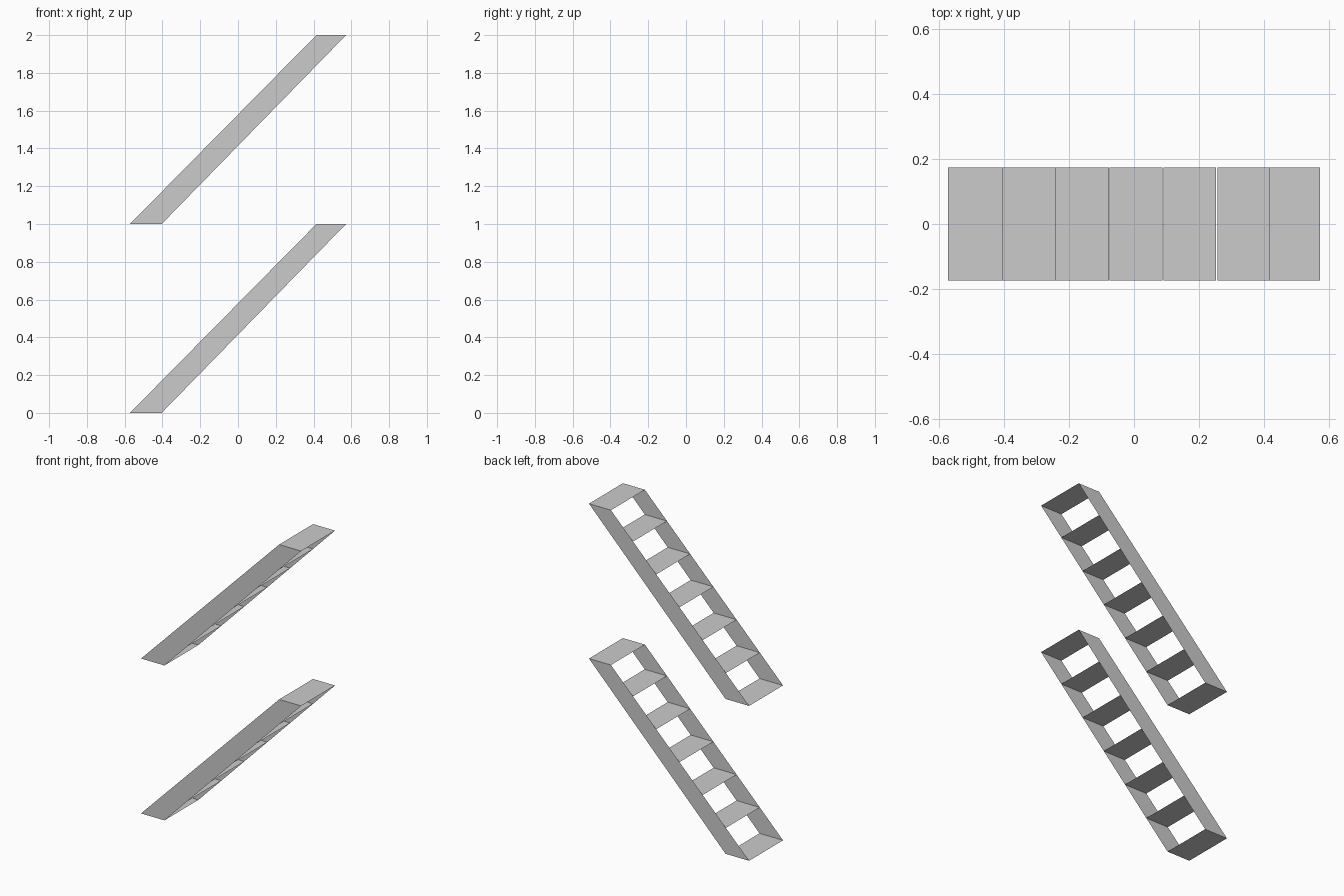
import bpy

if "Cube" in bpy.data.objects:
    bpy.data.objects.remove(bpy.data.objects["Cube"])

HALF_W = 0.173                                   # half width of a flight
HEIGHTS = [0.168 * i for i in range(6)] + [1.0]  # tread levels in one flight


def back_x(z):
    # upper sloping edge of the stringer
    return -0.572 + 0.987 * z


def front_x(z):
    # lower sloping edge of the stringer
    return -0.404 + 0.976 * z


def sheet(name, corners):
    # single flat quad
    mesh = bpy.data.meshes.new(name)
    mesh.from_pydata(corners, [], [(0, 1, 2, 3)])
    obj = bpy.data.objects.new(name, mesh)
    bpy.context.collection.objects.link(obj)
    return obj


for flight, base in (("lower", 0.0), ("upper", 1.0)):
    # side stringers, facing outwards
    for side, y in (("front", -HALF_W), ("back", HALF_W)):
        pts = [(back_x(0), y, base), (front_x(0), y, base),
               (front_x(1), y, base + 1), (back_x(1), y, base + 1)]
        sheet(f"{flight}_{side}_stringer", pts if y < 0 else pts[::-1])

    # thin horizontal treads
    for i, z in enumerate(HEIGHTS):
        a, b = back_x(z), front_x(z)
        sheet(f"{flight}_tread_{i + 1}",
              [(a, -HALF_W, base + z), (b, -HALF_W, base + z),
               (b, HALF_W, base + z), (a, HALF_W, base + z)])
